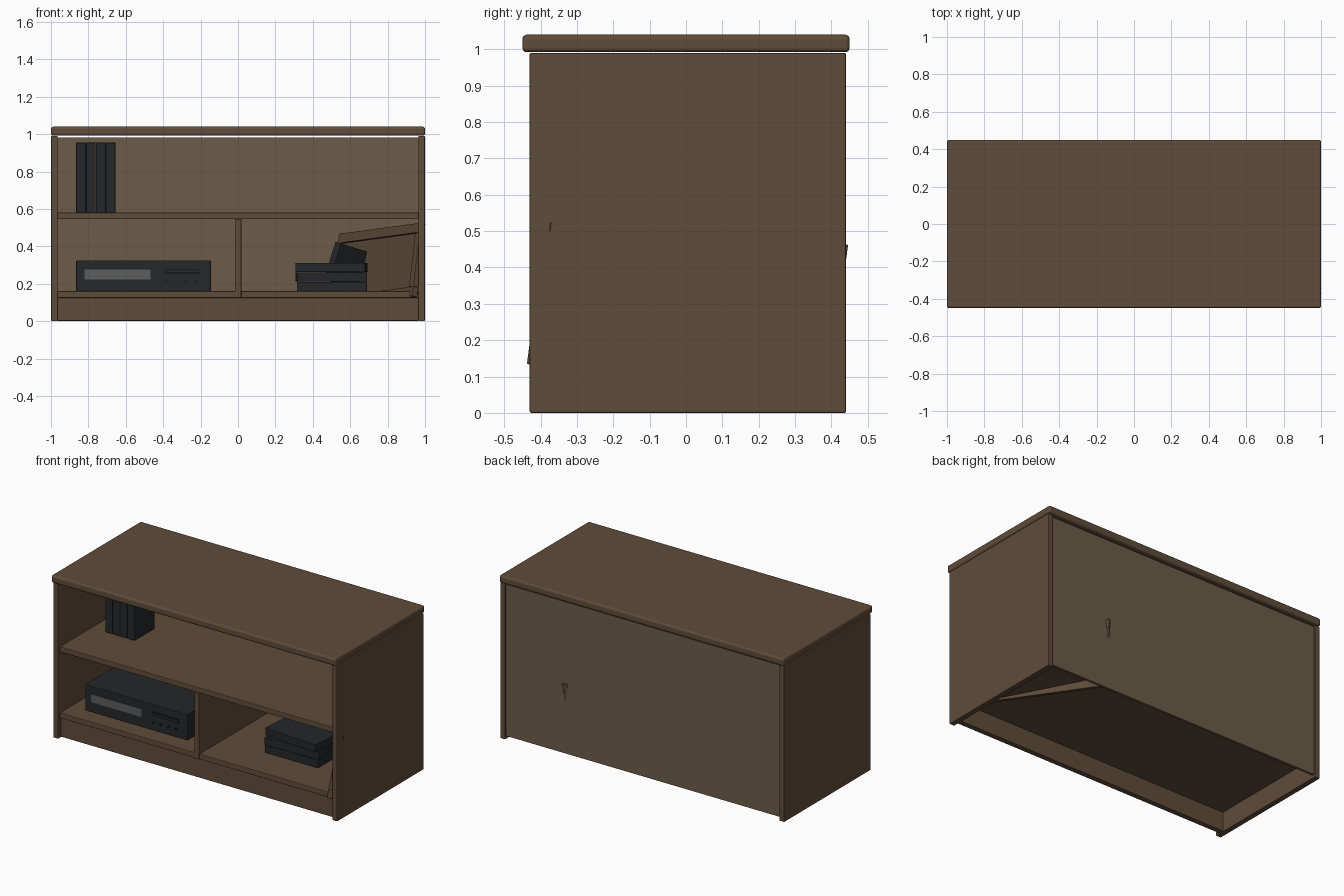
import bpy
import bmesh
from math import radians
from mathutils import Matrix, Vector

if "Cube" in bpy.data.objects:
    bpy.data.objects.remove(bpy.data.objects["Cube"])


def material(name, rgb):
    m = bpy.data.materials.new(name)
    m.diffuse_color = (*rgb, 1)
    m.use_nodes = True
    m.node_tree.nodes["Principled BSDF"].inputs["Base Color"].default_value = m.diffuse_color
    return m


WOOD = material("brown_wood", (0.115, 0.072, 0.042))
BACK = material("light_backing", (0.15, 0.108, 0.066))
BLACK = material("black_plastic", (0.018, 0.02, 0.023))
TRIM = material("dark_trim", (0.008, 0.009, 0.01))
GREY = material("grey_window", (0.11, 0.11, 0.11))


def box(name, lo, hi, mat, bevel=0.004, segments=2, matrix=None):
    """Box between two corners, with softened edges and an optional placement."""
    lo, hi = Vector(lo), Vector(hi)
    bm = bmesh.new()
    bmesh.ops.create_cube(bm, size=1)
    bmesh.ops.scale(bm, vec=hi - lo, verts=bm.verts)
    bmesh.ops.translate(bm, vec=(lo + hi) / 2, verts=bm.verts)
    mesh = bpy.data.meshes.new(name)
    bm.to_mesh(mesh)
    bm.free()
    mesh.materials.append(mat)
    ob = bpy.data.objects.new(name, mesh)
    bpy.context.collection.objects.link(ob)
    if matrix:
        ob.matrix_world = matrix
    if bevel:
        mod = ob.modifiers.new("soft_edges", "BEVEL")
        mod.width, mod.segments = bevel, segments
    return ob


def axes(origin, u, v):
    """Placement matrix from an origin and two directions (v is squared to u)."""
    u = Vector(u).normalized()
    v = Vector(v)
    v = (v - u * v.dot(u)).normalized()
    rot = Matrix((u, v, u.cross(v))).transposed().to_4x4()
    return Matrix.Translation(origin) @ rot


# Cabinet carcass
box("top_board", (-1, -0.45, 0.992), (1, 0.45, 1.04), WOOD, 0.012, 3)
for side, s in (("left", -1), ("right", 1)):
    x0, x1 = sorted((s * 0.964, s * 0.999))
    box(side + "_side_panel", (x0, -0.43, 0), (x1, 0.44, 0.99), WOOD)
box("back_panel", (-0.966, 0.415, 0.02), (0.966, 0.43, 0.983), BACK, 0)
box("upper_shelf", (-0.966, -0.41, 0.545), (0.966, 0.416, 0.58), WOOD)
box("lower_shelf", (-0.966, -0.41, 0.125), (0.966, 0.416, 0.16), WOOD)
box("divider", (-0.016, -0.415, 0.125), (0.018, 0.416, 0.546), WOOD)
box("kick_board", (-0.966, -0.40, 0.002), (0.966, -0.365, 0.125), WOOD)

# Disc player with window, tray slot and buttons
box("player_body", (-0.865, -0.30, 0.16), (-0.145, 0.0, 0.325), BLACK)
box("player_window", (-0.822, -0.303, 0.224), (-0.467, -0.29, 0.275), GREY, 0)
box("player_slot", (-0.39, -0.303, 0.252), (-0.208, -0.29, 0.278), TRIM, 0)
box("player_slot_lip", (-0.385, -0.305, 0.262), (-0.213, -0.29, 0.274), BLACK, 0)
for i in range(4):
    bpy.ops.mesh.primitive_cylinder_add(
        vertices=16, radius=0.006, depth=0.014,
        location=(-0.385 + i * 0.053, -0.30, 0.212), rotation=(radians(90), 0, 0))
    button = bpy.context.object
    button.name = f"player_button_{i + 1}"
    button.data.materials.append(TRIM)
    bpy.ops.object.shade_smooth_by_angle()

# Row of upright cases on the upper shelf
for i in range(4):
    x = -0.865 + i * 0.0525
    box(f"upright_case_{i + 1}", (x, -0.10, 0.58), (x + 0.0515, 0.10, 0.955), BLACK)

# Stack of flat cases, each turned a little
for i, (x, y, turn) in enumerate(((0.502, -0.08, 0), (0.498, -0.08, 3), (0.5, -0.08, -4))):
    place = Matrix.Translation((x, y, 0.16 + i * 0.051)) @ Matrix.Rotation(radians(turn), 4, "Z")
    box(f"flat_case_{i + 1}", (-0.187, -0.10, 0), (0.187, 0.10, 0.05), BLACK, matrix=place)

# Case leaning behind the stack
lean = axes((0.52, 0.05, 0.425), (0.27, 0.246, -0.085), (-0.06, 0, -0.19))
box("leaning_case", (0, 0, -0.05), (0.375, 0.21, 0), BLACK, matrix=lean)

# Picture frame leaning across the right compartment (origin at its top left, rear)
hang = axes((0.56, 0.447, 0.462), (0.443, -0.819, 0.06), (0.047, 0.049, 0.392))
W, H, T, B = 0.933, 0.398, 0.03, 0.052
for name, lo, hi in (
        ("top", (0, -B, 0), (W, 0, T)),
        ("bottom", (0, -H, 0), (W, -H + B, T)),
        ("left", (0, -H + B, 0), (B, -B, T)),
        ("right", (W - B, -H + B, 0), (W, -B, T))):
    box("picture_frame_" + name, lo, hi, WOOD, 0.003, matrix=hang)
box("picture_panel", (B - 0.01, -H + B - 0.01, 0.004), (W - B + 0.01, -B + 0.01, 0.015),
    WOOD, 0, matrix=hang)
